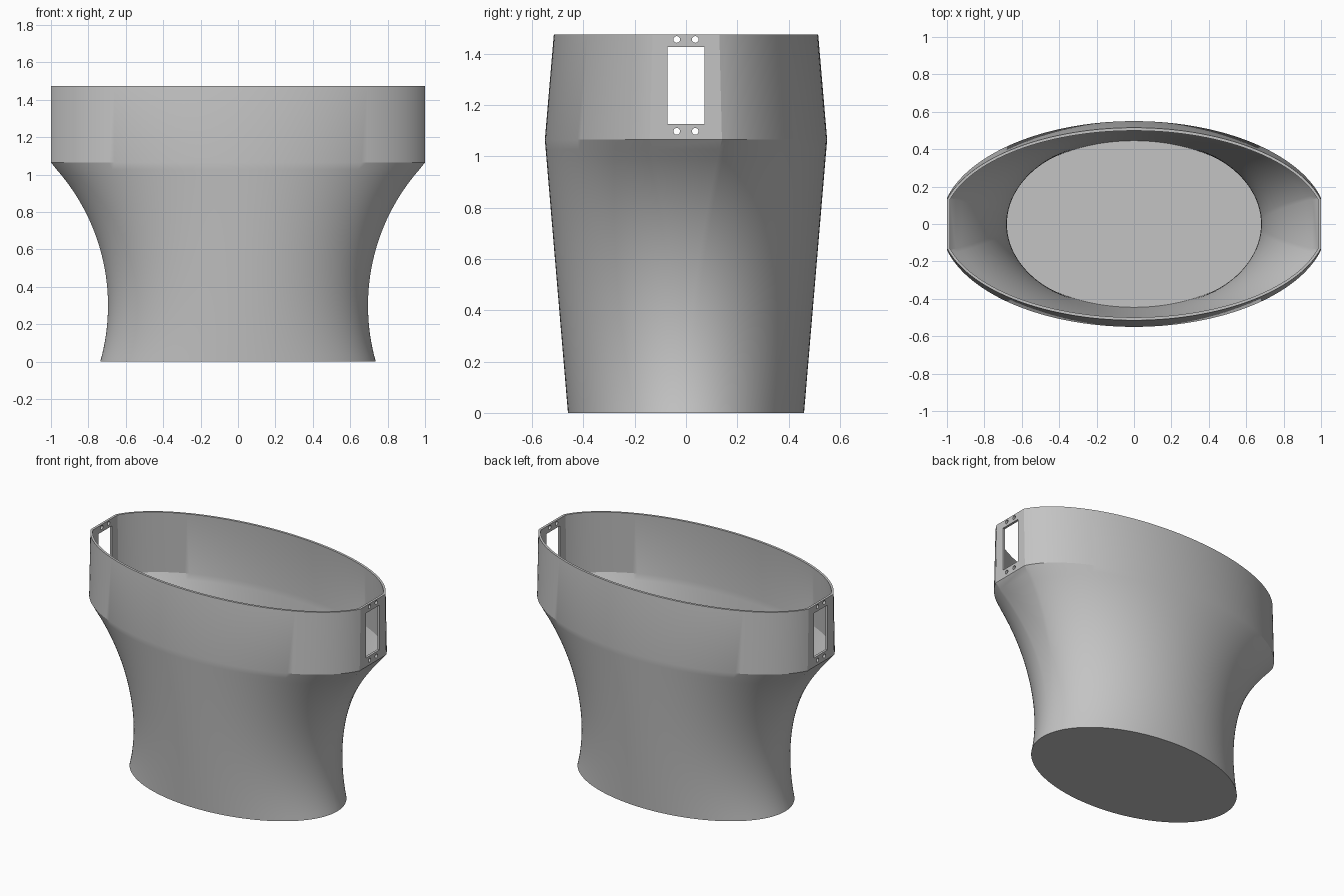
import bpy, bmesh
from math import sqrt, asin, cos, sin, pi, radians

cube = bpy.data.objects.get("Cube")
if cube:
    bpy.data.objects.remove(cube, do_unlink=True)

TOP, SHOULDER, WALL = 1.475, 1.065, 0.016
ARC = 72          # segments on each long side
LEVELS = 28       # rings up the waisted body

grey = bpy.data.materials.new("plain grey")
grey.use_nodes = True
grey.diffuse_color = (0.55, 0.55, 0.55, 1)
grey.node_tree.nodes["Principled BSDF"].inputs["Base Color"].default_value = grey.diffuse_color


def half_sizes(z):
    """Half width, half depth and half width of the flat end at a height."""
    if z >= SHOULDER:
        k = (z - SHOULDER) / (TOP - SHOULDER)
        return 1.0, 0.55 - 0.035 * k, 0.14 - 0.01 * k
    k = z / SHOULDER
    waist = 0.695 + 1.1 - sqrt(1.1 ** 2 - (z - 0.3) ** 2)
    return min(waist, 1.0), 0.46 + 0.09 * k, 0.003 + 0.137 * k ** 1.8


def ring(bm, z, inset=0.0, height=None):
    """Ellipse with its two ends cut off flat."""
    x, y, flat = half_sizes(z)
    x, y = x - inset, y - inset
    t0 = asin(flat / y)
    half = []
    for i in range(ARC + 1):
        t = t0 + (pi - 2 * t0) * i / ARC
        half.append((x * cos(t) / cos(t0), y * sin(t)))
    pts = half + [(-px, -py) for px, py in half]
    return [bm.verts.new((px, py, z if height is None else height)) for px, py in pts]


# Hollow body: up the outside, over the rim, down the inside to the floor
bm = bmesh.new()
heights = [SHOULDER * i / LEVELS for i in range(LEVELS + 1)] + [TOP]
rings = [ring(bm, z) for z in heights]
rings += [ring(bm, max(z, WALL), WALL) for z in reversed(heights)]
for a, b in zip(rings, rings[1:]):
    n = len(a)
    for i in range(n):
        j = (i + 1) % n
        bm.faces.new((a[i], a[j], b[j], b[i]))
bm.faces.new(list(reversed(rings[0])))
bm.faces.new(rings[-1])
bmesh.ops.recalc_face_normals(bm, faces=bm.faces)
mesh = bpy.data.meshes.new("hollow_body")
bm.to_mesh(mesh)
bm.free()
mesh.materials.append(grey)
body = bpy.data.objects.new("hollow_body", mesh)
bpy.context.collection.objects.link(body)


def cut(cutter):
    """Cut a helper shape out of the body, then discard it."""
    cutter.hide_render = True
    mod = body.modifiers.new("cut", "BOOLEAN")
    mod.operation, mod.solver, mod.object = "DIFFERENCE", "EXACT", cutter
    bpy.ops.object.select_all(action="DESELECT")
    bpy.context.view_layer.objects.active = body
    body.select_set(True)
    bpy.ops.object.modifier_apply(modifier=mod.name)
    bpy.data.objects.remove(cutter, do_unlink=True)


# Window and four screw holes through both flat ends
bpy.ops.mesh.primitive_cube_add(size=1, location=(0, 0, 1.275))
window = bpy.context.object
window.name, window.scale = "window_cutter", (2.4, 0.145, 0.3)
cut(window)
for z in (1.097, 1.455):
    for y in (-0.036, 0.036):
        bpy.ops.mesh.primitive_cylinder_add(vertices=20, radius=0.013, depth=2.4,
                                            location=(0, y, z), rotation=(0, pi / 2, 0))
        bpy.context.object.name = "screw_hole_cutter"
        cut(bpy.context.object)

bpy.ops.object.select_all(action="DESELECT")
bpy.context.view_layer.objects.active = body
body.select_set(True)
bpy.ops.object.shade_smooth_by_angle(angle=radians(20))
